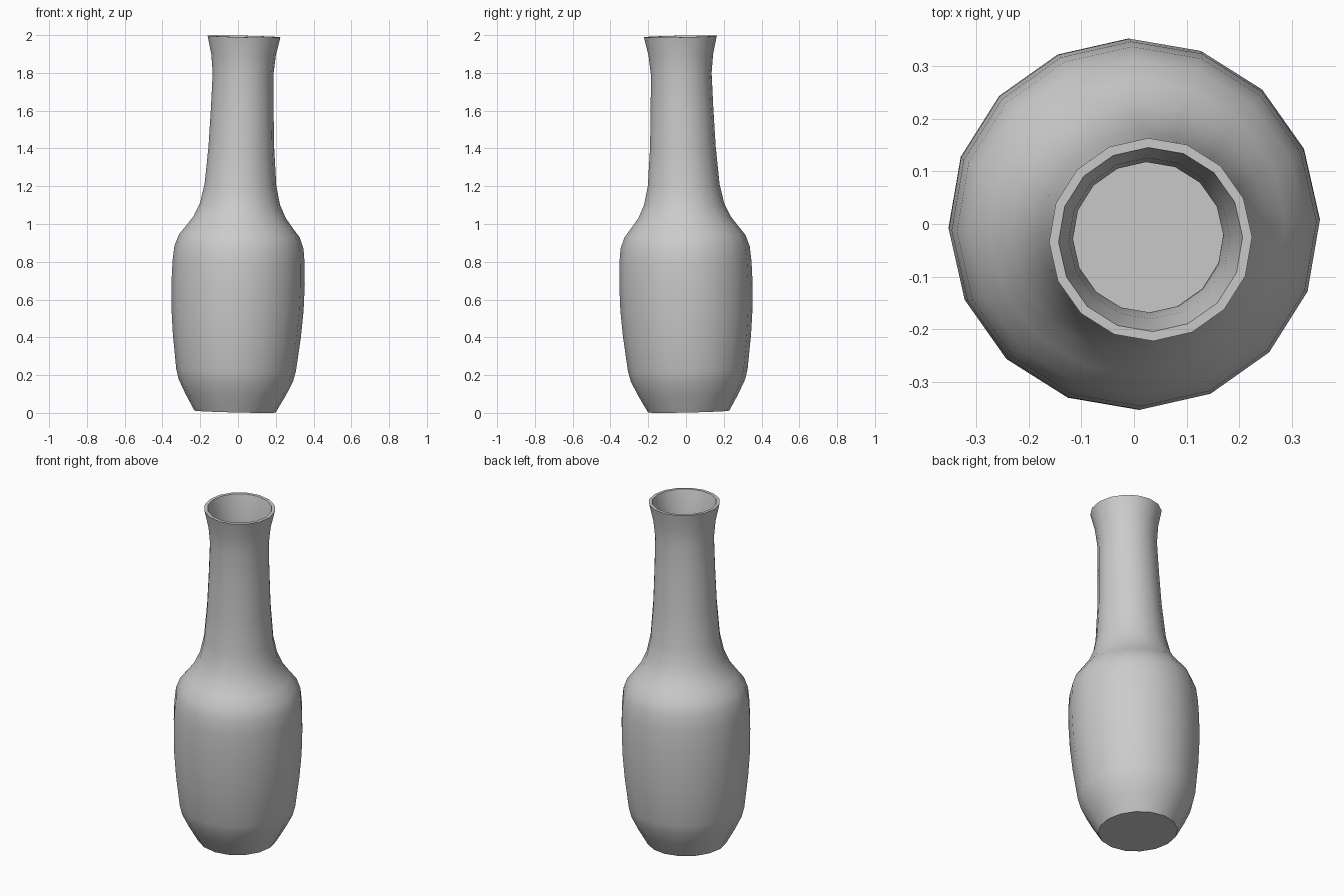
import bpy, bmesh, math
from mathutils import Vector, Matrix

if "Cube" in bpy.data.objects:
    bpy.data.objects.remove(bpy.data.objects["Cube"])

SIDES = 16
WALL = 0.018

# Outer silhouette from foot to rim: (radius, height along the axis)
outer = [(0.215, 0.0), (0.266, 0.09), (0.303, 0.165), (0.317, 0.22),
         (0.339, 0.40), (0.350, 0.54), (0.353, 0.68), (0.350, 0.79),
         (0.342, 0.87), (0.320, 0.93), (0.281, 0.98), (0.244, 1.03),
         (0.212, 1.10), (0.190, 1.20), (0.174, 1.40), (0.166, 1.60),
         (0.161, 1.79), (0.171, 1.89), (0.193, 1.987)]
# Inner wall runs back down from the rim to the inside floor
inner = [(r - WALL, z) for r, z in reversed(outer[1:])]
inner.append((0.207, WALL))
profile = outer + inner

# Lathe the profile
bm = bmesh.new()
rings = []
for r, z in profile:
    ring = []
    for i in range(SIDES):
        a = 2 * math.pi * i / SIDES + math.radians(1.5)
        ring.append(bm.verts.new((r * math.cos(a), r * math.sin(a), z)))
    rings.append(ring)
for lo, hi in zip(rings, rings[1:]):
    for i in range(SIDES):
        j = (i + 1) % SIDES
        bm.faces.new((lo[i], lo[j], hi[j], hi[i]))
bm.faces.new(list(reversed(rings[0])))   # underside
bm.faces.new(rings[-1])                  # inside floor

# The vase leans slightly
lean = Vector((0, 0, 1)).rotation_difference(Vector((0.0237, -0.0222, 1)))
bm.transform(Matrix.Translation((-0.0155, 0.0145, 0.007)) @ lean.to_matrix().to_4x4())

mesh = bpy.data.meshes.new("vase")
bm.to_mesh(mesh)
bm.free()
vase = bpy.data.objects.new("vase", mesh)
bpy.context.collection.objects.link(vase)

# Plain grey glaze
grey = bpy.data.materials.new("grey")
grey.diffuse_color = (0.6, 0.6, 0.6, 1)
grey.use_nodes = True
grey.node_tree.nodes["Principled BSDF"].inputs["Base Color"].default_value = grey.diffuse_color
mesh.materials.append(grey)

# Smooth walls, crisp foot and rim
bpy.context.view_layer.objects.active = vase
vase.select_set(True)
bpy.ops.object.shade_smooth_by_angle(angle=math.radians(40))
